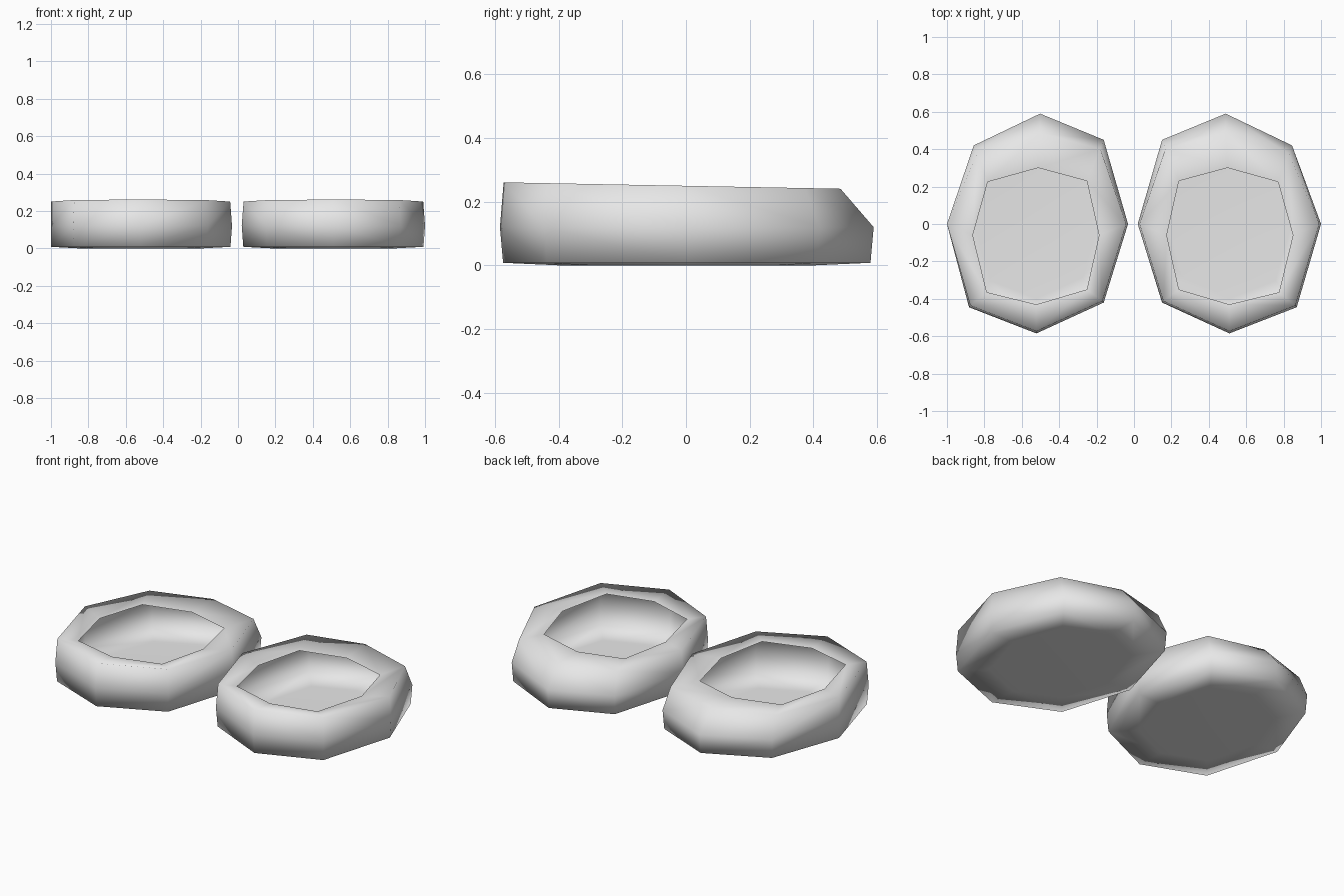
import bpy, bmesh

cube = bpy.data.objects.get("Cube")
if cube:
    bpy.data.objects.remove(cube, do_unlink=True)

grey = bpy.data.materials.new("light_grey")
grey.use_nodes = True
color = (0.8, 0.8, 0.8, 1)
grey.diffuse_color = color
grey.node_tree.nodes["Principled BSDF"].inputs["Base Color"].default_value = color

# Eight-sided plan outlines, from the back tip round the outer side
OUTER = [(0.49, 0.59), (0.845, 0.42), (1.0, 0.0), (0.87, -0.445),
         (0.51, -0.585), (0.15, -0.42), (0.02, 0.0), (0.15, 0.45)]
OPENING = [(0.50, 0.30), (0.77, 0.225), (0.85, -0.06), (0.775, -0.365),
           (0.51, -0.43), (0.24, -0.35), (0.175, -0.06), (0.24, 0.23)]
CX = 0.51


def scaled(outline, f, z):
    return [(CX + (x - CX) * f, y * f, z) for x, y in outline]


def rim_height(y):
    return 0.25 - 0.019 * y


# Upper edge: pulled in where the back slopes
upper = []
for x, y, _ in scaled(OUTER, 0.98, 0):
    if y > 0.5:
        y *= 0.84
    elif y > 0.3:
        x, y = CX + (x - CX) * 0.97, y * 0.91
    upper.append((x, y, rim_height(y)))

# Thin open shell from sole to opening
RINGS = [
    scaled(OUTER, 0.68, 0.0),                             # sole
    scaled(OUTER, 0.983, 0.008),                          # lower edge
    scaled(OUTER, 1.0, 0.12),                             # widest line
    upper,
    [(x, y, rim_height(y) - 0.013) for x, y in OPENING],  # opening
]


def make_slipper(name, side):
    bm = bmesh.new()
    rings = [[bm.verts.new((x if side > 0 else max(-1, -x - 0.012), y, z))
              for x, y, z in ring] for ring in RINGS]
    for a, b in zip(rings, rings[1:]):
        for i in range(8):
            j = (i + 1) % 8
            bm.faces.new((a[i], a[j], b[j], b[i]))
    bm.faces.new(rings[0])
    bmesh.ops.recalc_face_normals(bm, faces=bm.faces)
    for f in bm.faces:
        f.smooth = True
    mesh = bpy.data.meshes.new(name)
    bm.to_mesh(mesh)
    bm.free()
    mesh.materials.append(grey)
    obj = bpy.data.objects.new(name, mesh)
    bpy.context.collection.objects.link(obj)


make_slipper("left_slipper", 1)
make_slipper("right_slipper", -1)
